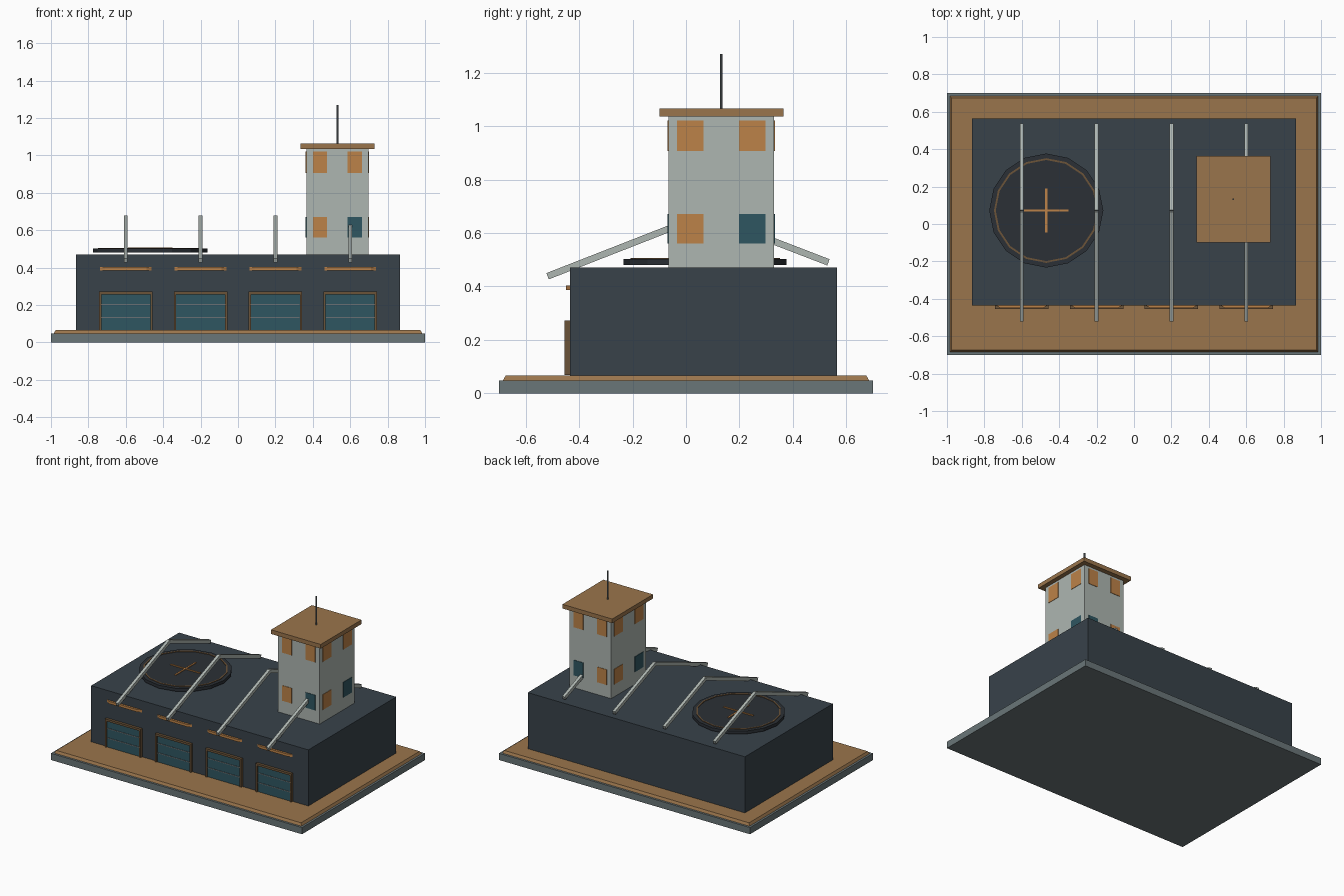
import bpy, bmesh
from math import atan2, hypot, pi
from mathutils import Matrix

if "Cube" in bpy.data.objects:
    bpy.data.objects.remove(bpy.data.objects["Cube"])


def mat(name, hexcol):
    lin = [((int(hexcol[i:i + 2], 16) / 255 + 0.055) / 1.055) ** 2.4 for i in (0, 2, 4)]
    m = bpy.data.materials.new(name)
    m.diffuse_color = (*lin, 1)
    m.use_nodes = True
    m.node_tree.nodes["Principled BSDF"].inputs["Base Color"].default_value = m.diffuse_color
    return m


STONE = mat("stone", "6A7678")
TAN = mat("tan", "9A754C")
DARK = mat("dark_wall", "38424A")
PALE = mat("pale_wall", "AEB6B1")
ORANGE = mat("orange_glass", "BC8248")
TEAL = mat("teal_glass", "2F5661")
BROWN = mat("brown_trim", "6B5338")
BLACK = mat("pad_dark", "2B3036")
METAL = mat("metal", "687073")


def finish(name, bm, material):
    bmesh.ops.recalc_face_normals(bm, faces=bm.faces)
    me = bpy.data.meshes.new(name)
    bm.to_mesh(me)
    bm.free()
    me.materials.append(material)
    ob = bpy.data.objects.new(name, me)
    bpy.context.collection.objects.link(ob)
    return ob


def add_box(bm, x, y, z):
    """Box from (min, max) pairs."""
    c = [(a + b) / 2 for a, b in (x, y, z)]
    s = [b - a for a, b in (x, y, z)]
    m = Matrix.Translation(c) @ Matrix.Diagonal((*s, 1))
    return bmesh.ops.create_cube(bm, size=1, matrix=m)["verts"]


def box(name, x, y, z, material):
    bm = bmesh.new()
    add_box(bm, x, y, z)
    return finish(name, bm, material)


def cylinder(name, loc, r, h, sides, material):
    bm = bmesh.new()
    bmesh.ops.create_cone(bm, cap_ends=True, segments=sides, radius1=r, radius2=r,
                          depth=h, matrix=Matrix.Translation(loc))
    return finish(name, bm, material)


# Ground slab and chamfered apron
box("base_slab", (-1, 1), (-0.7, 0.7), (0, 0.048), STONE)
bm = bmesh.new()
for v in add_box(bm, (-0.985, 0.985), (-0.685, 0.685), (0.048, 0.066)):
    if v.co.z > 0.06:
        v.co.x *= 0.975 / 0.985
        v.co.y *= 0.675 / 0.685
finish("apron", bm, TAN)

# Main hall
box("main_hall", (-0.865, 0.865), (-0.435, 0.565), (0.066, 0.47), DARK)

# Garage bays with door, slats, frame, lamp and roof beams
for i, cx in enumerate((-0.6, -0.2, 0.2, 0.6), 1):
    box(f"bay_door_{i}", (cx - 0.133, cx + 0.133), (-0.445, -0.433), (0.068, 0.257), TEAL)
    bm = bmesh.new()
    for z in (0.134, 0.203):
        add_box(bm, (cx - 0.13, cx + 0.13), (-0.448, -0.444), (z - 0.003, z + 0.003))
    finish(f"door_slats_{i}", bm, METAL)

    bm = bmesh.new()
    for s in (-1, 1):
        px = cx + s * 0.137
        add_box(bm, (px - 0.006, px + 0.006), (-0.454, -0.433), (0.068, 0.26))
    add_box(bm, (cx - 0.143, cx + 0.143), (-0.454, -0.433), (0.257, 0.272))
    finish(f"door_frame_{i}", bm, BROWN)

    bm = bmesh.new()
    for v in add_box(bm, (cx - 0.14, cx + 0.14), (-0.45, -0.434), (0.386, 0.404)):
        if v.co.y < -0.44:
            v.co.x = cx + (v.co.x - cx) * 0.8
    finish(f"bay_lamp_{i}", bm, ORANGE)

    # Two sloping beams meeting at a ridge
    for part, (y0, z0), (y1, z1) in (("front", (-0.518, 0.438), (0.07, 0.668)),
                                     ("back", (0.07, 0.668), (0.533, 0.49))):
        m = (Matrix.Translation((cx, (y0 + y1) / 2, (z0 + z1) / 2))
             @ Matrix.Rotation(atan2(z1 - z0, y1 - y0), 4, 'X')
             @ Matrix.Diagonal((0.021, hypot(y1 - y0, z1 - z0), 0.025, 1)))
        bm = bmesh.new()
        bmesh.ops.create_cube(bm, size=1, matrix=m)
        finish(f"{part}_beam_{i}", bm, PALE)

# Landing pad with ring and cross
PX, PY = -0.469, 0.072
cylinder("landing_pad", (PX, PY, 0.491), 0.305, 0.022, 16, BLACK)
bm = bmesh.new()
bmesh.ops.create_circle(bm, segments=16, radius=0.28)
inner = bmesh.ops.extrude_edge_only(bm, edges=bm.edges[:])["geom"]
bmesh.ops.scale(bm, vec=(0.965, 0.965, 1),
                verts=[g for g in inner if isinstance(g, bmesh.types.BMVert)])
top = bmesh.ops.extrude_face_region(bm, geom=bm.faces[:])["geom"]
bmesh.ops.translate(bm, vec=(0, 0, 0.006),
                    verts=[g for g in top if isinstance(g, bmesh.types.BMVert)])
bmesh.ops.translate(bm, vec=(PX, PY, 0.5), verts=bm.verts)
finish("pad_ring", bm, BROWN)
bm = bmesh.new()
add_box(bm, (PX - 0.118, PX + 0.118), (PY - 0.006, PY + 0.006), (0.5, 0.507))
add_box(bm, (PX - 0.006, PX + 0.006), (PY - 0.118, PY + 0.118), (0.5, 0.507))
finish("pad_cross", bm, ORANGE)

# Watch tower
TX, TY, HX, HY = 0.531, 0.132, 0.166, 0.198
box("tower", (TX - HX, TX + HX), (TY - HY, TY + HY), (0.46, 1.036), PALE)
box("tower_roof", (TX - 0.198, TX + 0.198), (TY - 0.232, TY + 0.232), (1.035, 1.065), TAN)
cylinder("antenna", (TX, TY, 1.165), 0.005, 0.21, 8, METAL)

# Tower windows: two rows of two on each side, one teal pane low on each
sides = (("front", 'y', -1, 1), ("right", 'x', 1, 1), ("back", 'y', 1, 1), ("left", 'x', -1, -1))
for side, axis, sgn, teal_side in sides:
    for row, z in (("lower", (0.56, 0.67)), ("upper", (0.906, 1.02))):
        for k in (-1, 1):
            m = TEAL if row == "lower" and k == teal_side else ORANGE
            name = f"{side}_{row}_window_{1 if k < 0 else 2}"
            if axis == 'y':
                c, f = TX + k * 0.093, TY + sgn * HY
                box(name, (c - 0.038, c + 0.038), (f - 0.003, f + 0.003), z, m)
            else:
                c, f = TY + k * 0.116, TX + sgn * HX
                box(name, (f - 0.003, f + 0.003), (c - 0.049, c + 0.049), z, m)
